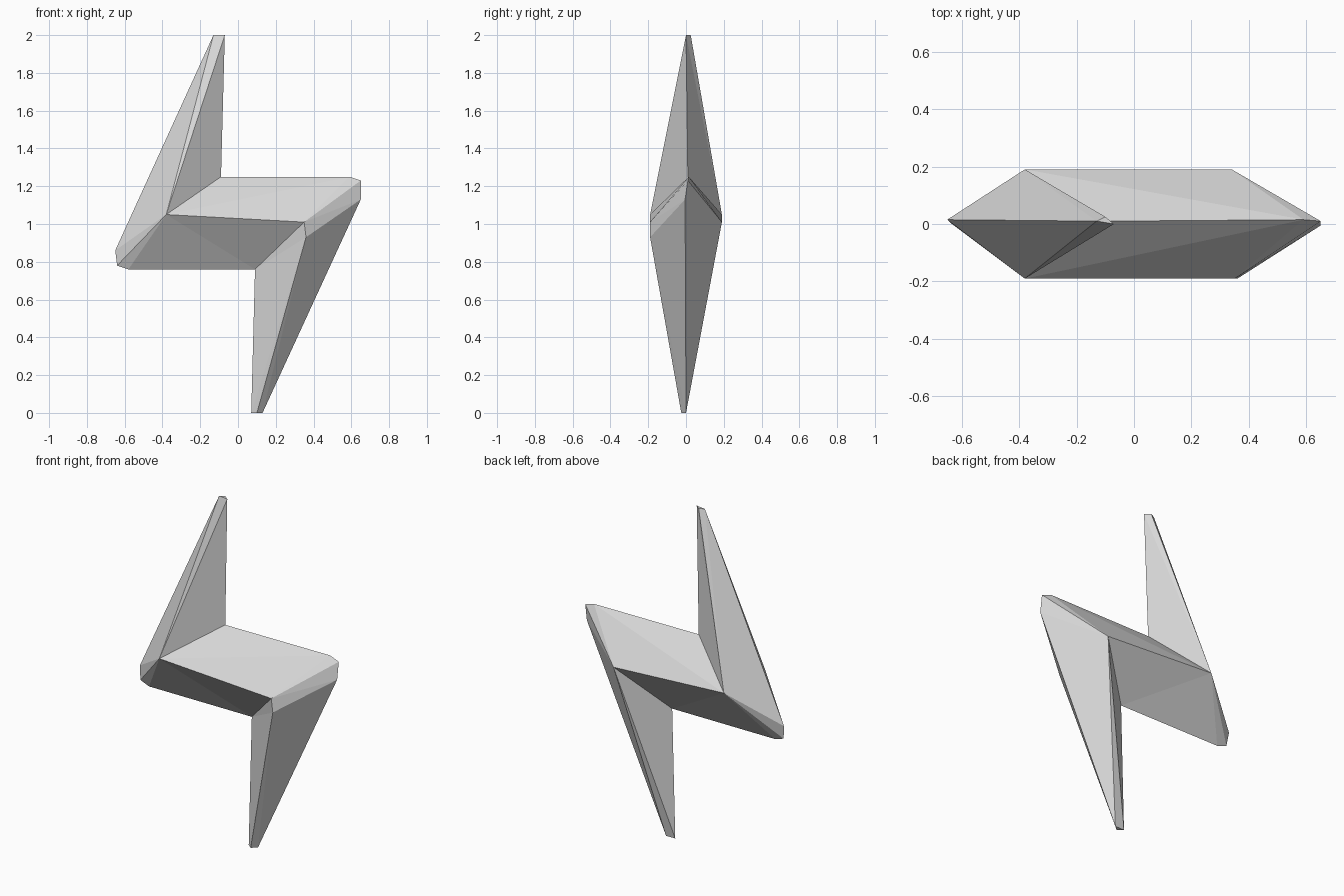
import bpy
import bmesh

cube = bpy.data.objects.get("Cube")
if cube:
    bpy.data.objects.remove(cube, do_unlink=True)

# One grey finish for the whole body
grey = bpy.data.materials.new("light_grey")
grey.use_nodes = True
colour = (0.7, 0.7, 0.7, 1)
grey.diffuse_color = colour
grey.node_tree.nodes["Principled BSDF"].inputs["Base Color"].default_value = colour

# Thin zigzag rim, ridge corners at front and back, and extra tip corners
points = {
    "top_outer": (-0.13, 0.01, 2), "top_inner": (-0.07, 0, 2),
    "top_back": (-0.10, 0.025, 2),
    "upper_notch": (-0.09, 0.01, 1.25),
    "right_a": (0.59, 0.015, 1.25), "right_b": (0.65, 0.01, 1.23),
    "right_c": (0.65, -0.005, 1.13),
    "foot_outer": (0.13, 0, 0), "foot_inner": (0.07, 0, 0),
    "foot_front": (0.10, -0.025, 0),
    "lower_notch": (0.09, 0, 0.76),
    "left_a": (-0.58, 0, 0.76), "left_b": (-0.64, 0.005, 0.78),
    "left_c": (-0.65, 0.015, 0.86),
    "front_left": (-0.38, -0.19, 1.05), "front_right": (0.35, -0.19, 1.01),
    "front_low": (0.36, -0.19, 0.93),
    "back_left": (-0.38, 0.19, 1.05), "back_right": (0.34, 0.19, 1.01),
}

bm = bmesh.new()
verts = {name: bm.verts.new(p) for name, p in points.items()}


def fan(centre, run):
    """Join a ridge corner to each neighbouring pair along a run."""
    names = run.split()
    for a, b in zip(names, names[1:]):
        bm.faces.new([verts[n] for n in (centre, a, b)])


left_run = "lower_notch left_a left_b left_c top_outer "

# Front side
fan("front_left", left_run + "top_inner upper_notch right_a front_right lower_notch")
fan("front_right", "right_a right_b right_c front_low lower_notch")
fan("front_low", "right_c foot_outer foot_front foot_inner lower_notch")

# Back side
fan("back_left", left_run + "top_back top_inner upper_notch right_a back_right lower_notch")
fan("back_right", "right_a right_b right_c foot_outer foot_inner lower_notch")

# Tip caps
fan("top_back", "top_outer top_inner")
fan("foot_front", "foot_outer foot_inner")

bmesh.ops.recalc_face_normals(bm, faces=bm.faces[:])
mesh = bpy.data.meshes.new("bolt_body")
bm.to_mesh(mesh)
bm.free()
mesh.materials.append(grey)
bpy.context.collection.objects.link(bpy.data.objects.new("bolt_body", mesh))
